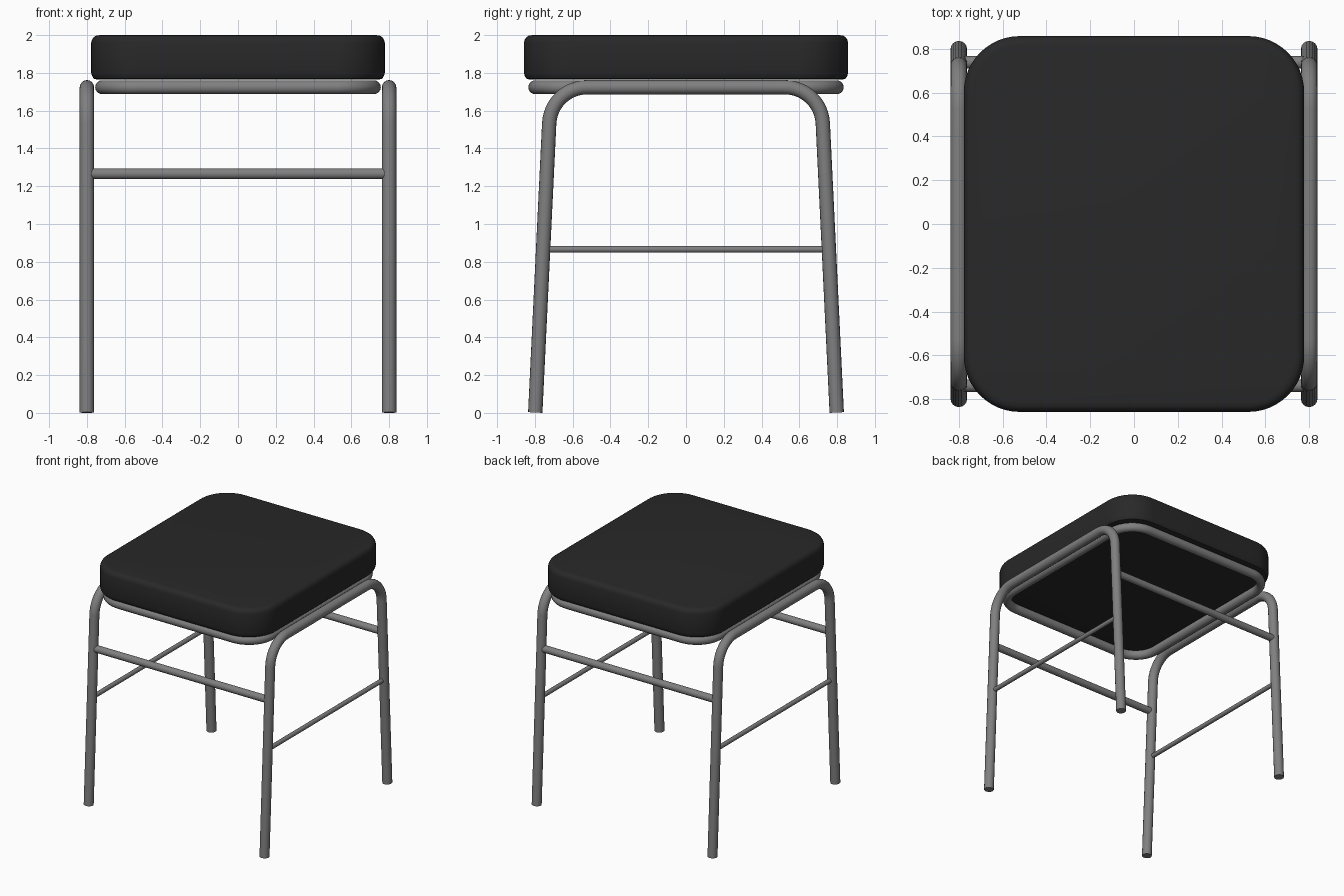
import bpy, bmesh, math
from mathutils import Vector

if "Cube" in bpy.data.objects:
    bpy.data.objects.remove(bpy.data.objects["Cube"])


def material(name, v):
    m = bpy.data.materials.new(name)
    m.diffuse_color = (v, v, v, 1)
    m.use_nodes = True
    m.node_tree.nodes["Principled BSDF"].inputs["Base Color"].default_value = m.diffuse_color
    return m


STEEL = material("grey steel", 0.215)
VINYL = material("black vinyl", 0.0213)


def finish(ob, mat, angle=40):
    bpy.ops.object.select_all(action='DESELECT')
    ob.select_set(True)
    bpy.context.view_layer.objects.active = ob
    if ob.type == 'CURVE':
        bpy.ops.object.convert(target='MESH')
        ob = bpy.context.object
    ob.data.materials.clear()
    ob.data.materials.append(mat)
    bpy.ops.object.shade_smooth_by_angle(angle=math.radians(angle))
    return ob


def fillet(a, corner, b, radius, steps=12):
    """Points of an arc rounding the corner between a and b."""
    a, c, b = Vector(a), Vector(corner), Vector(b)
    d1, d2 = (a - c).normalized(), (b - c).normalized()
    half = d1.angle(d2) / 2
    t = radius / math.tan(half)
    centre = c + (d1 + d2).normalized() * radius / math.sin(half)
    u, v = (c + d1 * t - centre).normalized(), (c + d2 * t - centre).normalized()
    return [centre + radius * u.slerp(v, i / steps).normalized()
            for i in range(steps + 1)]


def tube(name, points, radius, closed=False):
    cu = bpy.data.curves.new(name, 'CURVE')
    cu.dimensions = '3D'
    cu.bevel_depth = radius
    cu.bevel_resolution = 6
    cu.use_fill_caps = True
    sp = cu.splines.new('POLY')
    sp.points.add(len(points) - 1)
    for p, co in zip(sp.points, points):
        p.co = (*co, 1)
    sp.use_cyclic_u = closed
    ob = bpy.data.objects.new(name, cu)
    bpy.context.collection.objects.link(ob)
    return finish(ob, STEEL)


def rounded_rect(hx, hy, radius, z, steps=12):
    c = [Vector((x, y, z)) for x, y in ((hx, -hy), (hx, hy), (-hx, hy), (-hx, -hy))]
    pts = []
    for i in range(4):
        pts += fillet(c[i - 1], c[i], c[(i + 1) % 4], radius, steps)
    return pts


# Seat cushion: stacked rounded outlines (inset, height)
PROFILE = [(0.03, 1.765), (0.012, 1.77), (0.004, 1.785), (0.0, 1.80), (0.0, 1.96),
           (0.004, 1.975), (0.012, 1.988), (0.025, 1.997), (0.045, 2.0)]
bm = bmesh.new()
rings = [[bm.verts.new(p) for p in rounded_rect(0.777 - i, 0.858 - i, 0.255 - i, z)]
         for i, z in PROFILE]
for lo, hi in zip(rings, rings[1:]):
    n = len(lo)
    for k in range(n):
        bm.faces.new((lo[k], lo[(k + 1) % n], hi[(k + 1) % n], hi[k]))
bm.faces.new(rings[0][::-1])
bm.faces.new(rings[-1])
bmesh.ops.recalc_face_normals(bm, faces=bm.faces)
mesh = bpy.data.meshes.new("seat")
bm.to_mesh(mesh)
bm.free()
seat = bpy.data.objects.new("seat", mesh)
bpy.context.collection.objects.link(seat)
finish(seat, VINYL)

# Tubular ring under the seat
TOP = 1.724
tube("seat_ring", rounded_rect(0.719, 0.798, 0.2, TOP), 0.037, True)

# Bent leg hoops and thin side rails
for side, sx in (("left", -0.8), ("right", 0.8)):
    f1, c1 = (sx, -0.798, 0.002), (sx, -0.715, TOP)
    c2, f2 = (sx, 0.715, TOP), (sx, 0.798, 0.002)
    tube(side + "_leg_hoop",
         [f1] + fillet(f1, c1, c2, 0.2) + fillet(c1, c2, f2, 0.2) + [f2], 0.038)
    tube(side + "_side_rail", [(sx, -0.745, 0.866), (sx, 0.745, 0.866)], 0.018)

# Cross bars joining the hoops at front and back
for end, y in (("front", -0.738), ("back", 0.738)):
    tube(end + "_cross_bar", [(-0.78, y, 1.266), (0.78, y, 1.266)], 0.029)
